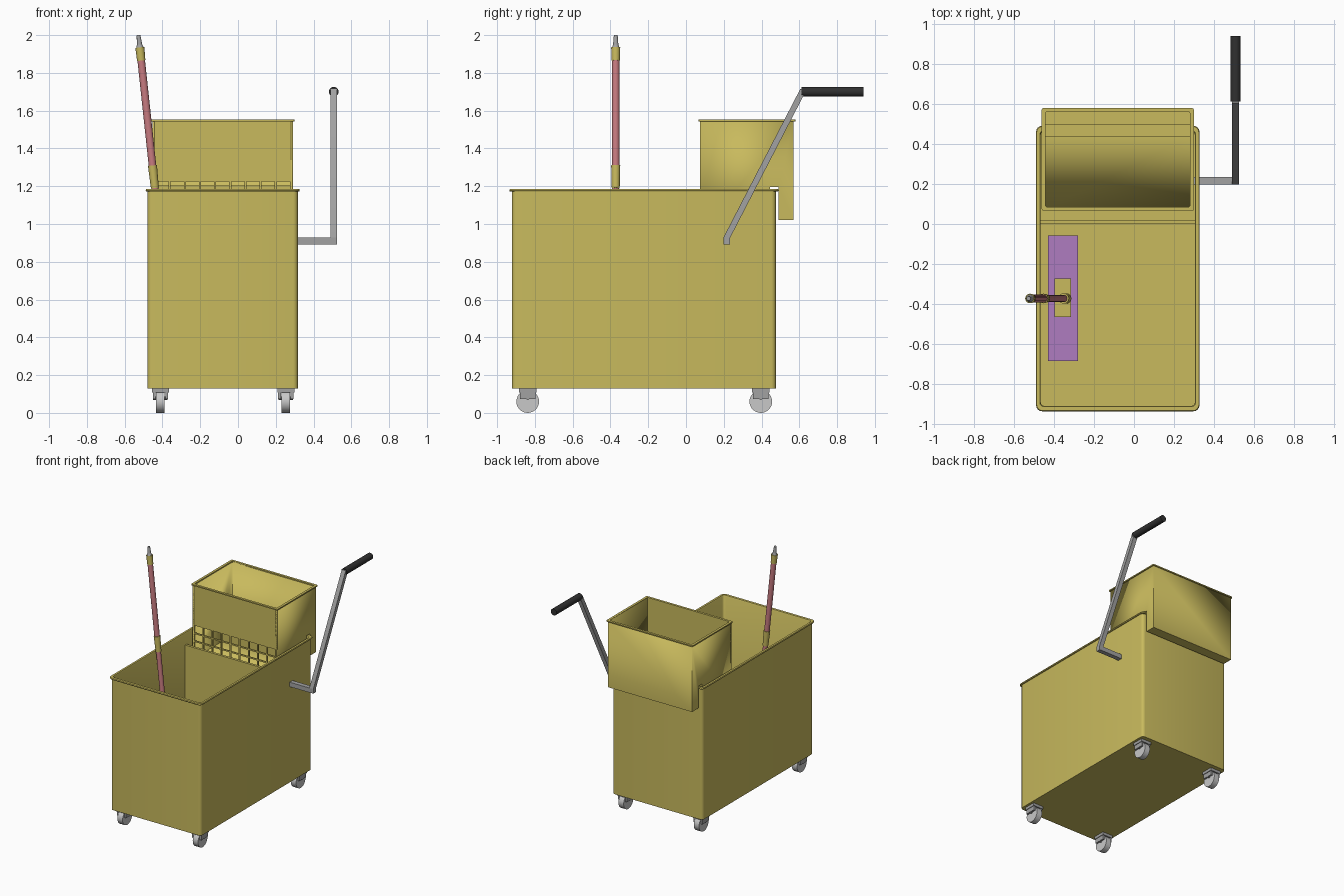
import bpy, bmesh, math
from mathutils import Vector

if "Cube" in bpy.data.objects:
    bpy.data.objects.remove(bpy.data.objects["Cube"])


def material(name, rgb):
    m = bpy.data.materials.new(name)
    m.diffuse_color = (*rgb, 1)
    m.use_nodes = True
    m.node_tree.nodes["Principled BSDF"].inputs["Base Color"].default_value = m.diffuse_color
    return m


YELLOW = material("mustard_plastic", (0.58, 0.49, 0.11))
STEEL = material("grey_steel", (0.36, 0.36, 0.36))
WHEEL = material("light_grey_wheel", (0.58, 0.58, 0.58))
BLACK = material("black_rubber", (0.03, 0.03, 0.03))
PINK = material("pink_pole", (0.58, 0.2, 0.22))
PURPLE = material("purple_pad", (0.43, 0.2, 0.53))


def finish(bm, name, mat):
    bmesh.ops.recalc_face_normals(bm, faces=bm.faces)
    me = bpy.data.meshes.new(name)
    bm.to_mesh(me)
    bm.free()
    me.materials.append(mat)
    ob = bpy.data.objects.new(name, me)
    bpy.context.collection.objects.link(ob)
    return ob


def add_box(bm, lo, hi, taper=1.0):
    """Axis-aligned box; taper shrinks the bottom along y."""
    cy = (lo[1] + hi[1]) / 2
    vs = bmesh.ops.create_cube(bm, size=1)["verts"]
    for v in vs:
        v.co = [(lo[i] if v.co[i] < 0 else hi[i]) for i in range(3)]
        if v.co.z == lo[2]:
            v.co.y = cy + (v.co.y - cy) * taper


def box(name, mat, lo, hi):
    bm = bmesh.new()
    add_box(bm, lo, hi)
    return finish(bm, name, mat)


def rod(name, mat, a, b, r1, r2=None, seg=20):
    a, b = Vector(a), Vector(b)
    bm = bmesh.new()
    bmesh.ops.create_cone(bm, cap_ends=True, segments=seg, radius1=r1,
                          radius2=r1 if r2 is None else r2, depth=(b - a).length)
    ob = finish(bm, name, mat)
    ob.location = (a + b) / 2
    ob.rotation_mode = 'QUATERNION'
    ob.rotation_quaternion = (b - a).to_track_quat('Z', 'Y')
    return ob


def round_rect(cx, cy, hx, hy, r, z, n=4):
    pts = []
    for k, (sx, sy) in enumerate([(1, 1), (-1, 1), (-1, -1), (1, -1)]):
        for i in range(n + 1):
            t = math.pi / 2 * (k + i / n)
            pts.append((cx + sx * (hx - r) + r * math.cos(t),
                        cy + sy * (hy - r) + r * math.sin(t), z))
    return pts


def loft(name, mat, loops, cyclic=False):
    bm = bmesh.new()
    rings = [[bm.verts.new(p) for p in lp] for lp in loops]
    pairs = list(zip(rings, rings[1:])) + ([(rings[-1], rings[0])] if cyclic else [])
    for a, b in pairs:
        for i in range(len(a)):
            j = (i + 1) % len(a)
            bm.faces.new((a[i], a[j], b[j], b[i]))
    if not cyclic:
        bm.faces.new(rings[0])
        bm.faces.new(rings[-1])
    return finish(bm, name, mat)


# bucket: outer wall, rolled rim, inner wall and floor in one loft
BX, BY = -0.081, -0.2225
steps = [(0.398, 0.699, 0.025, 0.13), (0.398, 0.699, 0.025, 1.172),
         (0.405, 0.710, 0.03, 1.172), (0.408, 0.713, 0.03, 1.178),
         (0.405, 0.710, 0.03, 1.185), (0.389, 0.690, 0.02, 1.185),
         (0.385, 0.686, 0.018, 1.178), (0.385, 0.686, 0.018, 0.145)]
loft("bucket", YELLOW, [round_rect(BX, BY, *s) for s in steps])
box("bucket_divider", YELLOW, (-0.467, 0.0, 0.14), (0.305, 0.02, 1.09))

# wringer basket: side profile with a hook over the rear bucket wall
X0, X1 = -0.452, 0.29
prof = [(0.075, 1.55), (0.075, 0.95), (0.445, 0.95), (0.445, 1.195),
        (0.49, 1.195), (0.49, 1.02), (0.57, 1.02), (0.57, 1.55)]
bm = bmesh.new()
left = [bm.verts.new((X0, y, z)) for y, z in prof]
right = [bm.verts.new((X1, y, z)) for y, z in prof]
bm.faces.new(left)
bm.faces.new(right)
sides = [bm.faces.new((left[i], left[(i + 1) % 8], right[(i + 1) % 8], right[i]))
         for i in range(8)]
bmesh.ops.recalc_face_normals(bm, faces=bm.faces)
bmesh.ops.delete(bm, geom=[sides[0], sides[7]], context='FACES_ONLY')
me = bpy.data.meshes.new("wringer_basket")
bm.to_mesh(me)
bm.free()
me.materials.append(YELLOW)
basket = bpy.data.objects.new("wringer_basket", me)
bpy.context.collection.objects.link(basket)
sol = basket.modifiers.new("wall", 'SOLIDIFY')
sol.thickness, sol.offset, sol.use_even_offset = 0.01, -1, True

# wringer front: plain panel above, drain grille below
bm = bmesh.new()
add_box(bm, (X0, 0.075, 1.225), (X1, 0.085, 1.55))
COLS, ROWS, GAP = 9, 4, 0.011
pitch = (X1 - X0 - 0.02) / COLS
for i in range(COLS + 1):
    x = X0 + 0.01 + i * pitch
    add_box(bm, (x - GAP / 2, 0.075, 0.95), (x + GAP / 2, 0.085, 1.225))
for j in range(1, ROWS + 1):
    z = 1.225 - j * 0.063
    add_box(bm, (X0, 0.0755, z - GAP / 2), (X1, 0.0845, z + GAP / 2))
finish(bm, "wringer_grille", YELLOW)

# thin lip around the wringer opening
cx, cy = (X0 + X1) / 2, 0.3225
loft("wringer_lip", YELLOW,
     [round_rect(cx, cy, hx, hy, 0.008, z, 2) for hx, hy, z in
      [(0.380, 0.256, 1.543), (0.380, 0.256, 1.552),
       (0.361, 0.2375, 1.552), (0.361, 0.2375, 1.543)]], True)

# wringer lever: axle, slanted square arm, grip
box("lever_axle", STEEL, (0.30, 0.198, 0.892), (0.525, 0.234, 0.928))
bm = bmesh.new()
end = [(0.198, 0.892), (0.234, 0.892), (0.234, 0.928), (0.625, 1.685),
       (0.625, 1.715), (0.605, 1.715), (0.198, 0.928)]
f = bm.faces.new([bm.verts.new((0.49, y, z)) for y, z in end])
ext = bmesh.ops.extrude_face_region(bm, geom=[f])["geom"]
bmesh.ops.translate(bm, vec=(0.035, 0, 0),
                    verts=[v for v in ext if isinstance(v, bmesh.types.BMVert)])
finish(bm, "lever_arm", STEEL)
rod("lever_grip", BLACK, (0.507, 0.612, 1.70), (0.507, 0.94, 1.70), 0.026)


# mop: leaning pole made of stacked sections
def on_pole(z):
    return (-0.44 - 0.107 * (z - 1.19), -0.372, z)


for name, mat, z0, z1, r0, r1 in [
        ("pole_lower", PINK, 0.30, 1.20, 0.018, 0.018),
        ("pole_lower_collar", YELLOW, 1.19, 1.31, 0.021, 0.024),
        ("pole_upper", PINK, 1.31, 1.87, 0.020, 0.020),
        ("pole_top_collar", YELLOW, 1.865, 1.935, 0.022, 0.024),
        ("pole_tip_base", STEEL, 1.935, 1.95, 0.019, 0.014),
        ("pole_tip", STEEL, 1.95, 2.0, 0.014, 0.010)]:
    rod(name, mat, on_pole(z0), on_pole(z1), r0, r1)
rod("mop_joint", YELLOW, on_pole(0.24), on_pole(0.36), 0.026)
box("mop_bracket", YELLOW, (-0.398, -0.465, 0.20), (-0.314, -0.273, 0.26))
box("mop_pad", PURPLE, (-0.43, -0.685, 0.146), (-0.28, -0.058, 0.20))

# casters: yoke with two tapered cheeks around a wheel
for sx, x in (("left", -0.411), ("right", 0.253)):
    for sy, y in (("front", -0.838), ("rear", 0.396)):
        bm = bmesh.new()
        add_box(bm, (x - 0.045, y - 0.047, 0.108), (x + 0.045, y + 0.047, 0.131), 0.85)
        for s in (-1, 1):
            a, b = sorted((x + s * 0.026, x + s * 0.040))
            add_box(bm, (a, y - 0.042, 0.074), (b, y + 0.042, 0.11), 0.75)
        finish(bm, f"{sy}_{sx}_caster_yoke", STEEL)
        rod(f"{sy}_{sx}_caster_wheel", WHEEL, (x - 0.023, y, 0.06),
            (x + 0.023, y, 0.06), 0.06, seg=28)
        rod(f"{sy}_{sx}_caster_axle", STEEL, (x - 0.038, y, 0.078),
            (x + 0.038, y, 0.078), 0.01, seg=10)

# smooth rounded surfaces, keep hard edges
bpy.ops.object.select_all(action='SELECT')
bpy.context.view_layer.objects.active = basket
bpy.ops.object.shade_smooth_by_angle(angle=math.radians(35))
